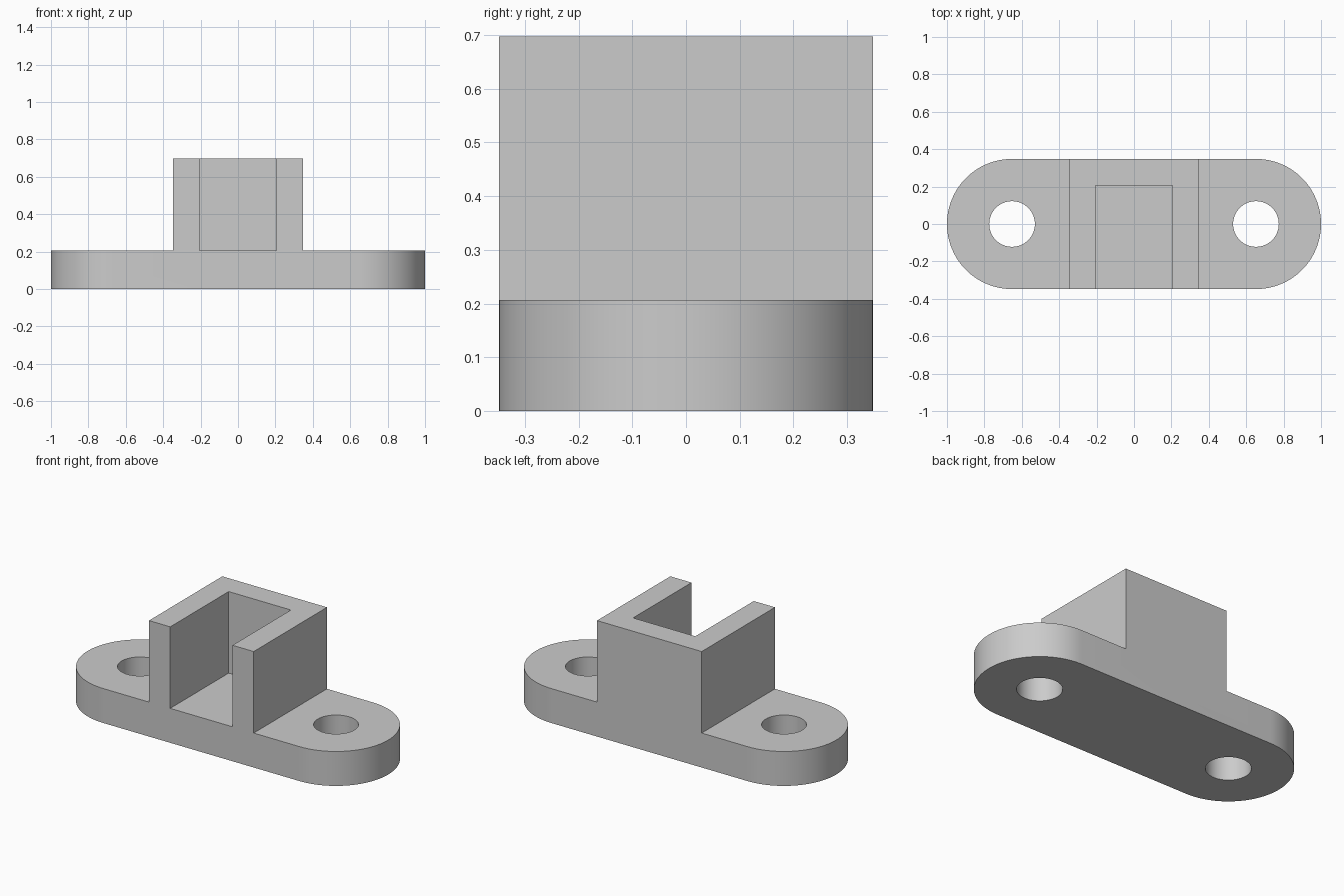
import bpy, bmesh
from math import pi, sin, cos, radians

cube = bpy.data.objects.get("Cube")
if cube:
    bpy.data.objects.remove(cube, do_unlink=True)

# Main dimensions
R = 0.348            # end radius and half depth
CX = 1 - R           # centre of the rounded ends and holes
HOLE = 0.122
BASE_H, TOP = 0.207, 0.697
INNER = 0.207        # half width of the pocket

grey = bpy.data.materials.new("light grey")
grey.use_nodes = True
colour = (0.6, 0.6, 0.6, 1)
grey.diffuse_color = colour
grey.node_tree.nodes["Principled BSDF"].inputs["Base Color"].default_value = colour


def arc(cx, r, start, sweep, steps):
    """Points along an arc centred on (cx, 0)."""
    return [(cx + r * cos(start + sweep * i / steps),
             r * sin(start + sweep * i / steps)) for i in range(steps + 1)]


def prism(name, outline, z0, z1):
    """Extrude a counter-clockwise outline from z0 to z1."""
    bm = bmesh.new()
    bottom = bm.faces.new([bm.verts.new((x, y, z0)) for x, y in outline])
    top = bmesh.ops.extrude_face_region(bm, geom=[bottom], use_keep_orig=True)
    verts = [v for v in top["geom"] if isinstance(v, bmesh.types.BMVert)]
    bmesh.ops.translate(bm, verts=verts, vec=(0, 0, z1 - z0))
    bmesh.ops.recalc_face_normals(bm, faces=bm.faces[:])
    mesh = bpy.data.meshes.new(name)
    bm.to_mesh(mesh)
    bm.free()
    mesh.materials.append(grey)
    obj = bpy.data.objects.new(name, mesh)
    bpy.context.collection.objects.link(obj)
    return obj


def combine(target, other, operation):
    """Apply a boolean and remove the helper."""
    bpy.context.view_layer.objects.active = target
    mod = target.modifiers.new(operation, 'BOOLEAN')
    mod.operation, mod.object, mod.solver = operation, other, 'EXACT'
    bpy.ops.object.modifier_apply(modifier=mod.name)
    bpy.data.objects.remove(other, do_unlink=True)


# Base plate with rounded ends
stadium = arc(CX, R, -pi / 2, pi, 48) + arc(-CX, R, pi / 2, pi, 48)
bracket = prism("mounting_bracket", stadium, 0, BASE_H)

# Three-sided socket, open at the front, flush with the plate
socket_outline = [(-R, -R), (-INNER, -R), (-INNER, INNER), (INNER, INNER),
                  (INNER, -R), (R, -R), (R, R), (-R, R)]
combine(bracket, prism("socket", socket_outline, BASE_H / 2, TOP), 'UNION')

# Screw holes
for side in (-1, 1):
    circle = arc(side * CX, HOLE, 0, 2 * pi, 64)[:-1]
    combine(bracket, prism("hole_cutter", circle, -0.1, BASE_H + 0.1), 'DIFFERENCE')

# Smooth curved walls, keep the edges sharp
bpy.ops.object.select_all(action='DESELECT')
bracket.select_set(True)
bpy.context.view_layer.objects.active = bracket
bpy.ops.object.shade_smooth_by_angle(angle=radians(30))
